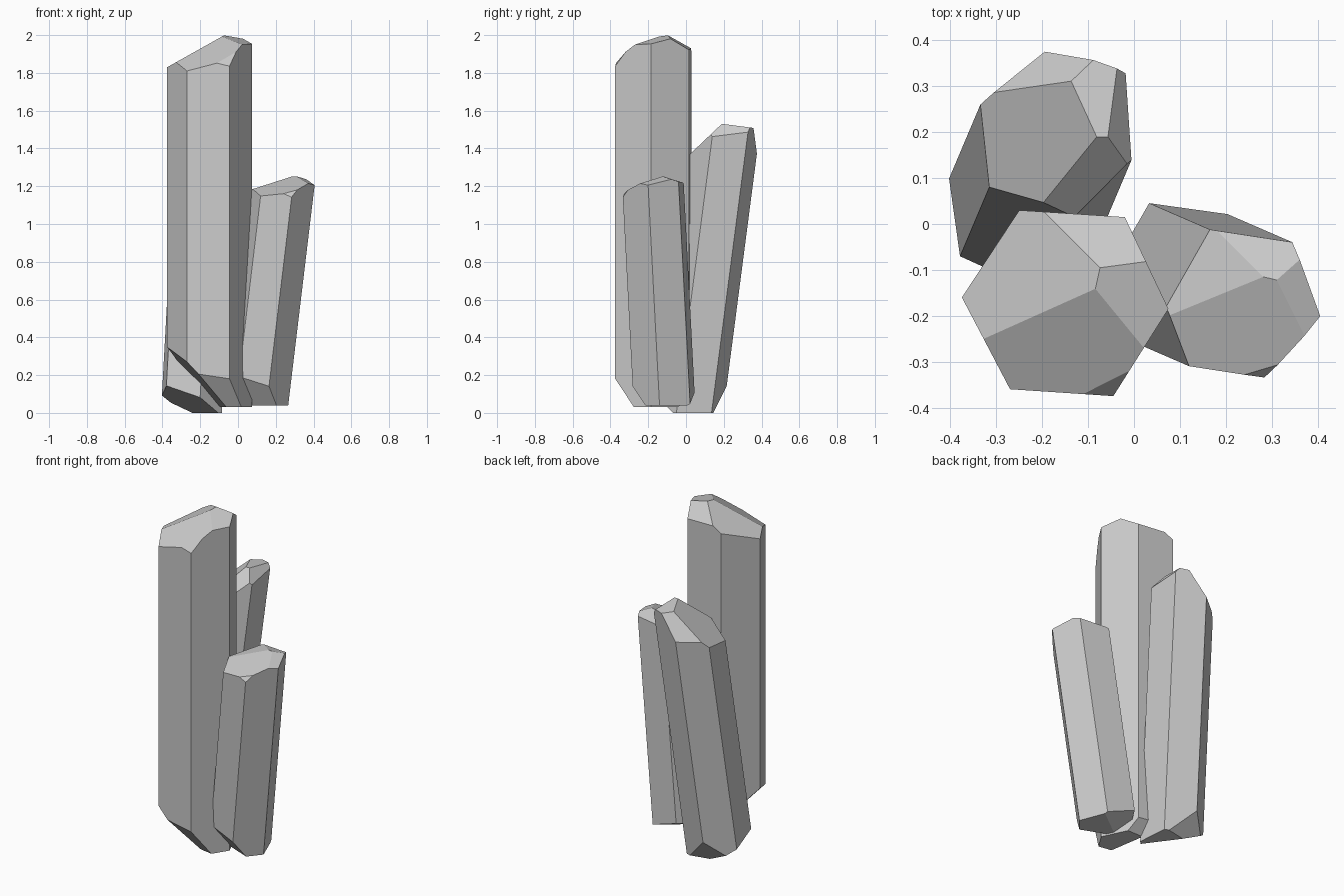
import bpy
import bmesh
from mathutils import Vector

default_cube = bpy.data.objects.get("Cube")
if default_cube:
    bpy.data.objects.remove(default_cube, do_unlink=True)

# One plain grey stone colour
stone = bpy.data.materials.new("grey_stone")
stone.use_nodes = True
stone_colour = (0.6, 0.6, 0.6, 1.0)
stone.diffuse_color = stone_colour
stone.node_tree.nodes["Principled BSDF"].inputs["Base Color"].default_value = stone_colour


def slice_off(bm, height, slope_x, slope_y, side):
    """Remove what lies above (side=1) or below (side=-1) the sloping plane
    z = height + slope_x * x + slope_y * y, and cap the cut."""
    geometry = bm.verts[:] + bm.edges[:] + bm.faces[:]
    normal = Vector((-slope_x, -slope_y, 1)) * side
    cut = bmesh.ops.bisect_plane(
        bm, geom=geometry, plane_co=(0, 0, height), plane_no=normal,
        dist=1e-5, clear_outer=True)
    rim = [item for item in cut["geom_cut"] if isinstance(item, bmesh.types.BMEdge)]
    if rim:
        bmesh.ops.contextual_create(bm, geom=rim)


def crystal(name, outline, lean, top_facets, bottom_facets):
    """Leaning six-sided prism whose two ends are ground into facets."""
    bm = bmesh.new()
    low, high = -0.5, 2.5
    rings = [[bm.verts.new((x + lean[0] * z, y + lean[1] * z, z)) for x, y in outline]
             for z in (low, high)]
    bm.faces.new(rings[0])
    bm.faces.new(rings[1])
    count = len(outline)
    for i in range(count):
        j = (i + 1) % count
        bm.faces.new((rings[0][i], rings[0][j], rings[1][j], rings[1][i]))
    for facet in top_facets:
        slice_off(bm, *facet, side=1)
    for facet in bottom_facets:
        slice_off(bm, *facet, side=-1)
    bmesh.ops.remove_doubles(bm, verts=bm.verts[:], dist=0.0005)
    bmesh.ops.recalc_face_normals(bm, faces=bm.faces[:])
    mesh = bpy.data.meshes.new(name)
    bm.to_mesh(mesh)
    bm.free()
    mesh.materials.append(stone)
    obj = bpy.data.objects.new(name, mesh)
    bpy.context.collection.objects.link(obj)
    return obj


# Tall upright crystal
crystal(
    "tall_crystal",
    outline=[(-0.375, -0.16), (-0.25, 0.03), (-0.02, 0.015),
             (0.075, -0.185), (-0.045, -0.375), (-0.27, -0.36)],
    lean=(0, 0),
    top_facets=[(2.1, 0.3, 0.58), (2.04, 0.56, 0), (1.93, -0.09, -0.65),
                (2.0, -0.2, 0.17), (2.38, -0.15, 1.47)],
    bottom_facets=[(0.03, 0, 0), (-0.34, -0.24, -1.36),
                   (-0.08, -1.07, -0.17), (0.08, 0, 1.2)])

# Middle crystal, leaning towards the back
crystal(
    "back_crystal",
    outline=[(-0.408, 0.087), (-0.27, 0.197), (-0.1, 0.135),
             (-0.086, -0.051), (-0.205, -0.162), (-0.387, -0.089)],
    lean=(0.055, 0.13),
    top_facets=[(1.55, 0.85, 0.26), (1.35, 0, 0.95), (2.05, 1.07, -1.25),
                (1.555, 0, -0.13), (1.45, -1.28, 0.04)],
    bottom_facets=[(0, 0, 0), (-0.08, -0.52, -0.38), (-0.24, -0.3, 1.4)])

# Short crystal, leaning sideways
crystal(
    "short_crystal",
    outline=[(0.02, 0.051), (0.198, 0.024), (0.261, -0.138),
             (0.147, -0.275), (-0.018, -0.25), (-0.072, -0.119)],
    lean=(0.12, -0.052),
    top_facets=[(1.16, 0.32, 0), (1.25, 0.16, 0.39), (1.215, -0.01, -0.33),
                (1.39, -0.4, 0.11), (1.734, -0.2, 1.6)],
    bottom_facets=[(0.04, 0, 0), (-0.12, -0.49, -1.21), (0.1, -0.3, 0.4)])
